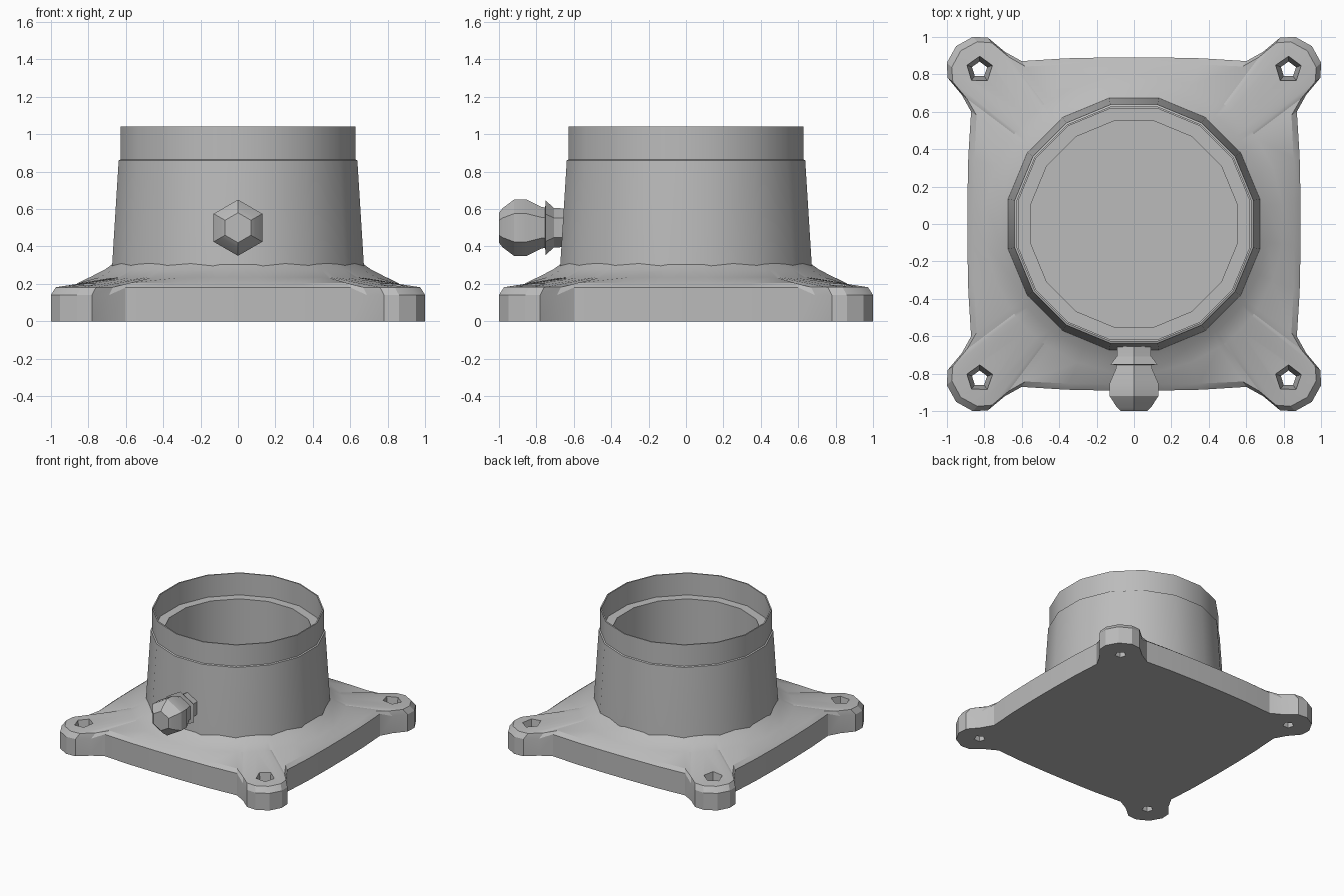
import bpy, bmesh, math
from mathutils import Matrix, Vector

cube = bpy.data.objects.get("Cube")
if cube:
    bpy.data.objects.remove(cube, do_unlink=True)

GREY = (0.5, 0.5, 0.5, 1)
metal = bpy.data.materials.new("plain grey")
metal.use_nodes = True
metal.diffuse_color = GREY
bsdf = next(n for n in metal.node_tree.nodes if n.type == 'BSDF_PRINCIPLED')
bsdf.inputs["Base Color"].default_value = GREY


def loft(name, rings):
    """Skin a stack of equal-length point rings and cap both ends."""
    bm = bmesh.new()
    loops = [[bm.verts.new(p) for p in ring] for ring in rings]
    n = len(loops[0])
    for a, b in zip(loops, loops[1:]):
        for i in range(n):
            j = (i + 1) % n
            bm.faces.new((a[i], a[j], b[j], b[i]))
    bm.faces.new(loops[0][::-1])
    bm.faces.new(loops[-1])
    bmesh.ops.recalc_face_normals(bm, faces=bm.faces)
    mesh = bpy.data.meshes.new(name)
    bm.to_mesh(mesh)
    bm.free()
    mesh.materials.append(metal)
    ob = bpy.data.objects.new(name, mesh)
    bpy.context.collection.objects.link(ob)
    return ob


def circle(radius, z, n, turn=0.0):
    return [Vector((radius * math.cos(turn + math.tau * i / n),
                    radius * math.sin(turn + math.tau * i / n), z)) for i in range(n)]


def activate(ob):
    bpy.ops.object.select_all(action='DESELECT')
    ob.select_set(True)
    bpy.context.view_layer.objects.active = ob


def smooth(ob, degrees):
    activate(ob)
    bpy.ops.object.shade_smooth_by_angle(angle=math.radians(degrees))


# Square flange outline: one eighth, mirrored on the diagonal, turned four times
eighth = [(0.89, 0.12), (0.885, 0.36), (0.87, 0.6), (0.92, 0.69),
          (0.995, 0.78), (1.0, 0.86), (0.95, 0.95)]
quarter = eighth + [(y, x) for x, y in eighth[-2::-1]]
outline = [Matrix.Rotation(k * math.pi / 2, 2) @ Vector(p) for k in range(4) for p in quarter]


def plate_ring(inset, side_z, corner_z):
    return [(*(p * (1 - inset / p.length)), corner_z if p.length > 1.08 else side_z)
            for p in outline]


def round_ring(radius, z):
    return [(*(p.normalized() * radius), z) for p in outline]


flange = loft("mounting_flange", [
    plate_ring(0, 0, 0), plate_ring(0, 0.18, 0.14), plate_ring(0.035, 0.205, 0.182),
    round_ring(0.8, 0.235), round_ring(0.72, 0.275), round_ring(0.67, 0.31),
    round_ring(0.62, 0.31), round_ring(0.62, 0.03)])

# Tapered five-sided bolt holes in the corner lobes
for sx in (-1, 1):
    for sy in (-1, 1):
        shift = Vector((sx * 0.825, sy * 0.825, 0))
        cutter = loft("bolt_hole_cutter", [
            [p + shift for p in circle(r, z, 5, 0.3)] for r, z in ((0.035, -0.05), (0.08, 0.25))])
        cutter.hide_render = True
        cut = flange.modifiers.new("bolt hole", 'BOOLEAN')
        cut.operation = 'DIFFERENCE'
        cut.solver = 'EXACT'
        cut.object = cutter
        activate(flange)
        bpy.ops.object.modifier_apply(modifier=cut.name)
        bpy.data.objects.remove(cutter, do_unlink=True)
smooth(flange, 25)

# Tapered socket with an open bore, a ledge and a thin upper rim
SIDES = 16
profile = [(0.6, 0.02), (0.69, 0.2), (0.685, 0.31), (0.65, 0.86), (0.64, 0.865),
           (0.64, 1.04), (0.63, 1.04), (0.63, 0.86), (0.56, 0.86), (0.56, 0.04)]
socket = loft("round_socket", [circle(r, z, SIDES, math.pi / SIDES) for r, z in profile])
smooth(socket, 30)

# Six-sided side knob and its collar, both turned about the y axis
to_front = Matrix.Translation((0, 0, 0.5)) @ Matrix.Rotation(math.pi / 2, 4, 'X')


def knob_part(name, steps):
    ob = loft(name, [[to_front @ p for p in circle(r, d, 6, math.pi / 6)] for r, d in steps])
    smooth(ob, 25)


knob_part("side_knob", [(0.1, 0.6), (0.11, 0.77), (0.15, 0.85), (0.15, 0.92),
                        (0.105, 0.98), (0.08, 1.0)])
knob_part("knob_collar", [(0.1, 0.64), (0.1, 0.7), (0.145, 0.75), (0.09, 0.755)])
